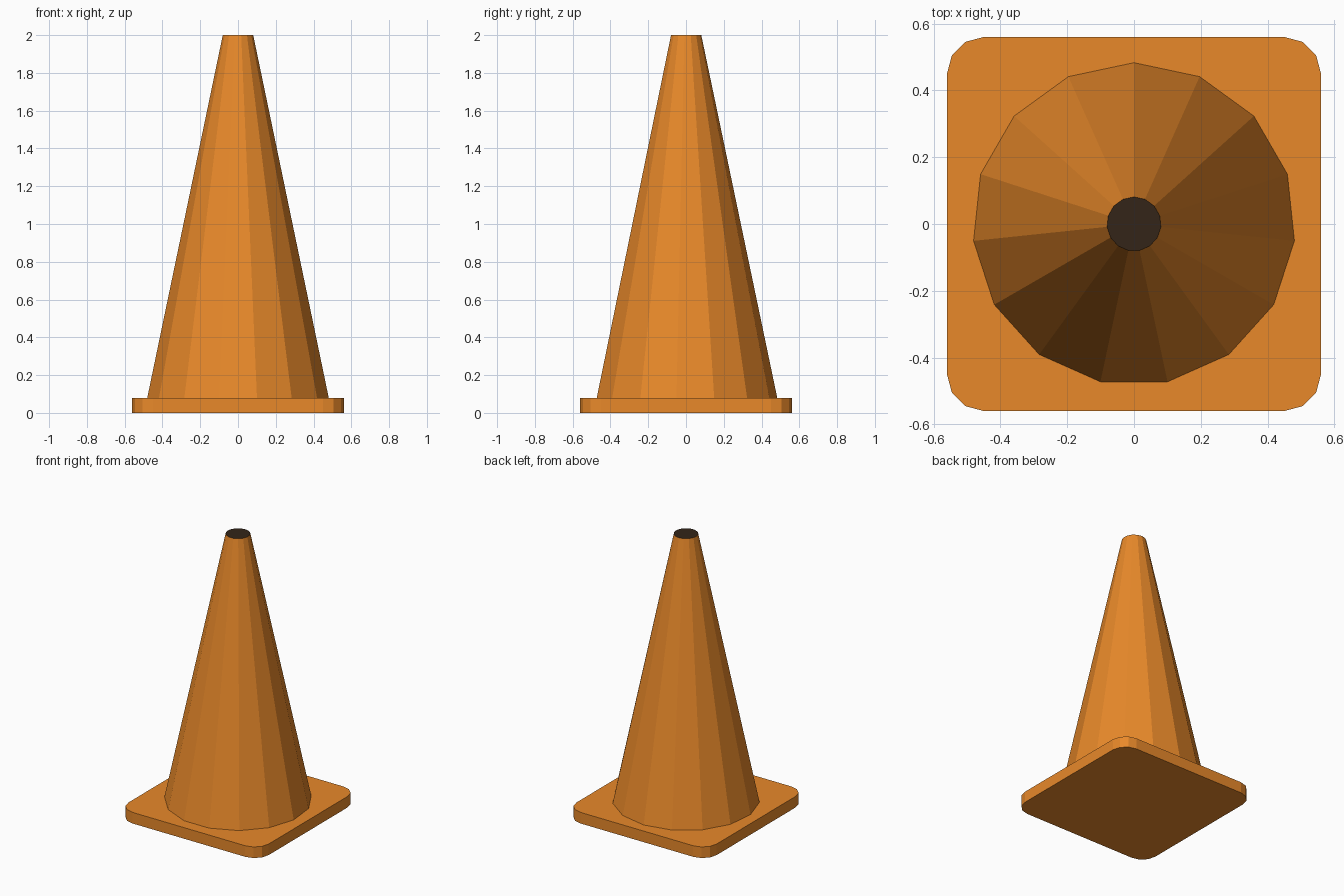
import bpy
import math

if "Cube" in bpy.data.objects:
    bpy.data.objects.remove(bpy.data.objects["Cube"])

SIDES = 15
BASE_HALF, BASE_HEIGHT, CORNER = 0.56, 0.08, 0.11
CONE_RADIUS, TIP_RADIUS, HEIGHT = 0.483, 0.081, 2.0


def material(name, color):
    mat = bpy.data.materials.new(name)
    mat.diffuse_color = (*color, 1.0)
    mat.use_nodes = True
    mat.node_tree.nodes["Principled BSDF"].inputs["Base Color"].default_value = mat.diffuse_color
    return mat


def ring(radius, z):
    # Polygon with one vertex pointing to the back (+y)
    angles = [math.pi / 2 + 2 * math.pi * i / SIDES for i in range(SIDES)]
    return [(radius * math.cos(a), radius * math.sin(a), z) for a in angles]


def rounded_square(z):
    pts = []
    c = BASE_HALF - CORNER
    for k, (sx, sy) in enumerate([(1, 1), (-1, 1), (-1, -1), (1, -1)]):
        for s in range(4):
            a = math.radians(90 * k + 30 * s)
            pts.append((sx * c + CORNER * math.cos(a), sy * c + CORNER * math.sin(a), z))
    return pts


def loft(name, low, high, mats):
    # Closed solid between two matching rings; the last face is the top cap
    n = len(low)
    faces = [(i, (i + 1) % n, n + (i + 1) % n, n + i) for i in range(n)]
    faces += [tuple(reversed(range(n))), tuple(range(n, 2 * n))]
    mesh = bpy.data.meshes.new(name)
    mesh.from_pydata(low + high, [], faces)
    for m in mats:
        mesh.materials.append(m)
    mesh.polygons[-1].material_index = len(mats) - 1
    obj = bpy.data.objects.new(name, mesh)
    bpy.context.collection.objects.link(obj)
    return obj


orange = material("orange_plastic", (0.81, 0.25, 0.023))
dark = material("dark_opening", (0.033, 0.018, 0.009))

# Square foot with rounded corners
loft("base_plate", rounded_square(0), rounded_square(BASE_HEIGHT), [orange])

# Tapered faceted body with a dark tip
loft("cone_body", ring(CONE_RADIUS, BASE_HEIGHT), ring(TIP_RADIUS, HEIGHT), [orange, dark])
